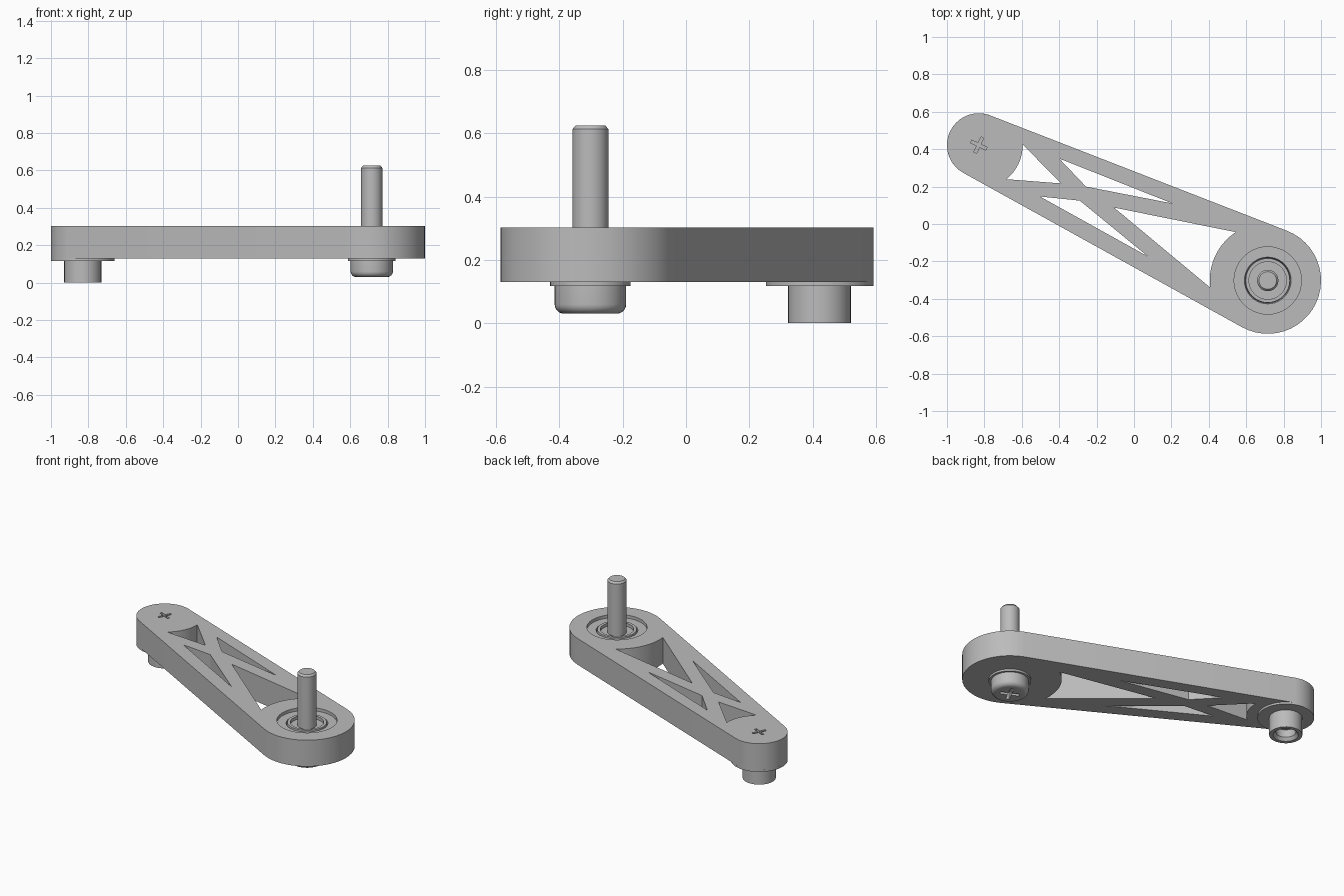
import bpy, bmesh, math
from mathutils import Vector

if "Cube" in bpy.data.objects:
    bpy.data.objects.remove(bpy.data.objects["Cube"])

SMALL, SMALL_R = Vector((-0.83, 0.422)), 0.17
BIG, BIG_R = Vector((0.715, -0.302)), 0.285
Z0, Z1 = 0.13, 0.303
SEGS = 40

grey = bpy.data.materials.new("satin grey")
grey.diffuse_color = (0.5, 0.5, 0.5, 1)
grey.use_nodes = True
grey.node_tree.nodes["Principled BSDF"].inputs["Base Color"].default_value = grey.diffuse_color


def finish(bm, name, smooth=True):
    bmesh.ops.recalc_face_normals(bm, faces=bm.faces)
    mesh = bpy.data.meshes.new(name)
    bm.to_mesh(mesh)
    bm.free()
    mesh.materials.append(grey)
    ob = bpy.data.objects.new(name, mesh)
    bpy.context.collection.objects.link(ob)
    if smooth:
        shade(ob)
    return ob


def select(ob):
    bpy.ops.object.select_all(action='DESELECT')
    ob.select_set(True)
    bpy.context.view_layer.objects.active = ob


def shade(ob):
    select(ob)
    bpy.ops.object.shade_smooth_by_angle(angle=math.radians(30))


def arc(c, r, a0, a1, n):
    """Points on an arc, angles in radians."""
    return [(c[0] + r * math.cos(a0 + (a1 - a0) * i / n),
             c[1] + r * math.sin(a0 + (a1 - a0) * i / n)) for i in range(n + 1)]


def circle(c, r):
    return arc(c, r, 0, math.tau, SEGS)[:-1]


def prism(name, loops, z0, z1, smooth=True):
    """Extrude an outline with holes."""
    bm = bmesh.new()
    for loop in loops:
        vs = [bm.verts.new((x, y, z0)) for x, y in loop]
        for i, v in enumerate(vs):
            bm.edges.new((v, vs[i - 1]))
    bmesh.ops.triangle_fill(bm, use_beauty=True, edges=bm.edges[:], normal=(0, 0, 1))
    res = bmesh.ops.extrude_face_region(bm, geom=bm.faces[:], use_keep_orig=True)
    top = [g for g in res["geom"] if isinstance(g, bmesh.types.BMVert)]
    bmesh.ops.translate(bm, verts=top, vec=(0, 0, z1 - z0))
    return finish(bm, name, smooth)


def lathe(name, c, profile, closed=False):
    """Revolve (radius, z) points about a vertical axis through c."""
    bm = bmesh.new()
    rows = []
    for r, z in profile:
        if r == 0:
            rows.append([bm.verts.new((c[0], c[1], z))] * SEGS)
        else:
            rows.append([bm.verts.new((x, y, z)) for x, y in circle(c, r)])
    pairs = list(zip(rows, rows[1:]))
    if closed:
        pairs.append((rows[-1], rows[0]))
    for a, b in pairs:
        for i in range(SEGS):
            j = (i + 1) % SEGS
            quad = list(dict.fromkeys((a[i], a[j], b[j], b[i])))
            bm.faces.new(quad)
    return finish(bm, name)


def cut_cross(ob, c, z0, z1, length, width, turn):
    """Cut a cross-shaped driver recess."""
    pts = []
    for k in range(4):
        a = turn + k * math.pi / 2
        d = Vector((math.cos(a), math.sin(a)))
        n = Vector((-d.y, d.x))
        pts += [c + d * length - n * width, c + d * length + n * width,
                c + d * width + n * width]
    cutter = prism("cross_cutter", [[tuple(p) for p in pts]], z0, z1, False)
    mod = ob.modifiers.new("recess", 'BOOLEAN')
    mod.operation, mod.solver, mod.object = 'DIFFERENCE', 'EXACT', cutter
    select(ob)
    bpy.ops.object.modifier_apply(modifier=mod.name)
    bpy.data.objects.remove(cutter)
    shade(ob)


# Arm: two rounded ends joined by tangents, with truss windows
axis = BIG - SMALL
heading = math.atan2(axis.y, axis.x)
tilt = math.acos((SMALL_R - BIG_R) / axis.length)
outline = (arc(BIG, BIG_R, heading - tilt, heading + tilt, 24)
           + arc(SMALL, SMALL_R, heading + tilt, heading + math.tau - tilt, 18))


def angle(c, p):
    return math.atan2(p[1] - c[1], p[0] - c[0])


near = arc(SMALL, 0.235, angle(SMALL, (-0.685, 0.243)), angle(SMALL, (-0.60, 0.425)), 8)
far = arc(BIG, 0.31, angle(BIG, (0.545, -0.045)),
          angle(BIG, (0.406, -0.34)) + math.tau, 14)
windows = [
    near + [(-0.39, 0.217)],
    [(-0.40, 0.35), (0.205, 0.11), (-0.257, 0.20)],
    [(-0.503, 0.147), (-0.29, 0.125), (0.075, -0.174)],
    [(-0.107, 0.088)] + far,
]
prism("arm", [outline, circle(SMALL, 0.083), circle(BIG, 0.18)] + windows, Z0, Z1)

# Flush screw in the small end
flush = lathe("flush_screw", SMALL, [(0, Z1), (0.083, Z1), (0.083, Z0), (0, Z0)])
cut_cross(flush, SMALL, Z1 - 0.04, Z1 + 0.05, 0.045, 0.008, heading)

# Hollow boss with a shoulder under the small end
lathe("mounting_boss", SMALL, [
    (0, Z0), (0.17, Z0), (0.17, 0.117), (0.099, 0.117), (0.099, 0),
    (0.075, 0), (0.06, 0.02), (0.06, 0.07), (0.035, 0.07), (0.035, 0.1), (0, 0.1)])

# Bearing set slightly below the top face of the large end
lathe("bearing", BIG, [
    (0.18, Z0), (0.18, 0.283), (0.125, 0.283), (0.12, 0.265), (0.118, 0.29),
    (0.10, 0.29), (0.10, 0.27), (0.055, 0.27), (0.055, Z0)], closed=True)

# Washer between bearing and bolt head
lathe("washer", BIG, [(0, Z0), (0.127, Z0), (0.127, 0.117), (0, 0.117)])

# Bolt with rounded head below and chamfered shaft above
corner = [(0.083 + 0.03 * math.cos(a), 0.06 - 0.03 * math.sin(a))
          for a in (i * math.pi / 12 for i in range(7))]
bolt = lathe("bolt", BIG, [
    (0, 0.625), (0.047, 0.625), (0.057, 0.613), (0.057, 0.12), (0.113, 0.12)]
    + corner + [(0, 0.03)])
cut_cross(bolt, BIG, -0.02, 0.075, 0.06, 0.011, heading)
